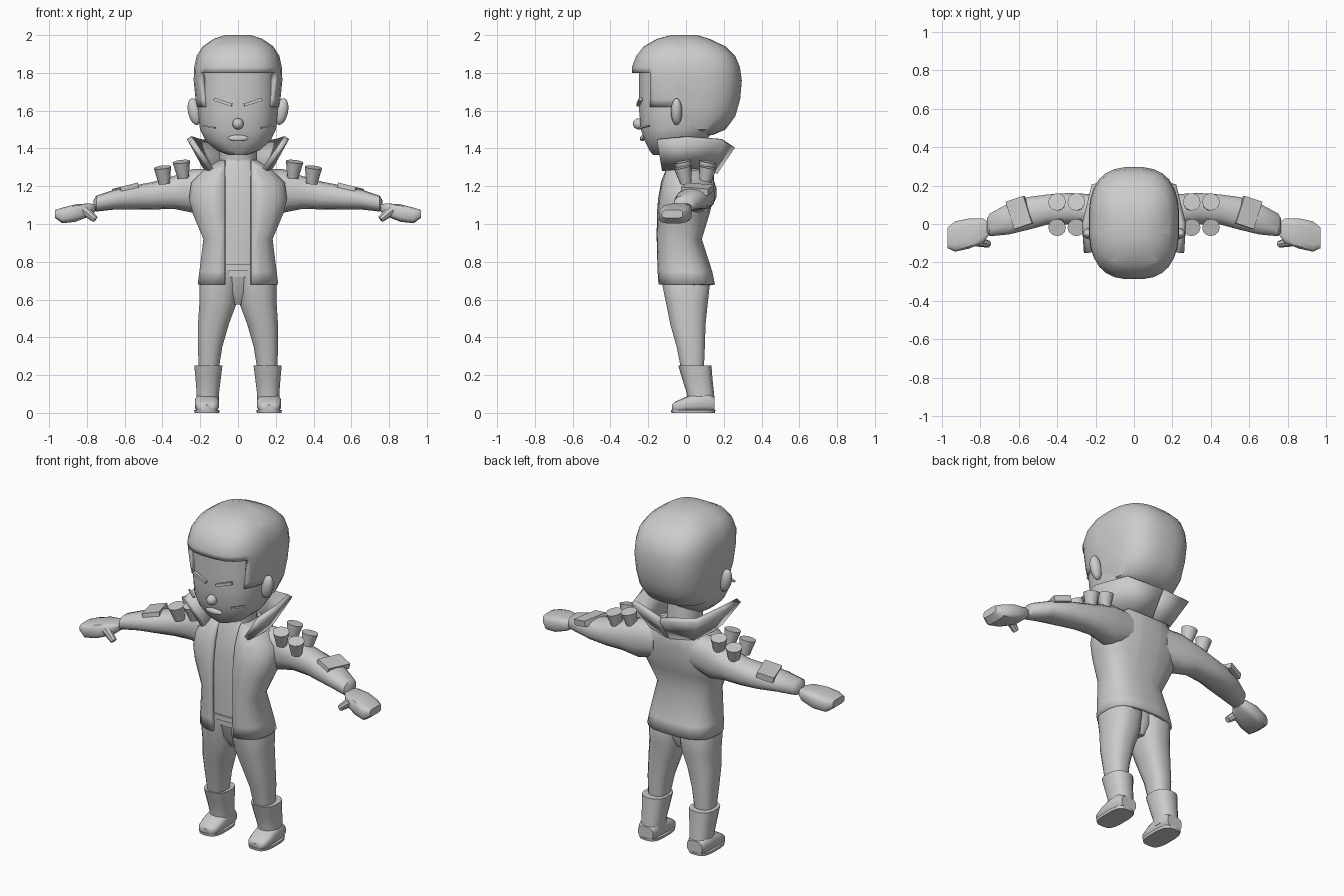
import bpy, bmesh, math
from mathutils import Vector, Matrix

cube = bpy.data.objects.get("Cube")
if cube:
    bpy.data.objects.remove(cube, do_unlink=True)

GREY = (0.6, 0.6, 0.6, 1)
mat = bpy.data.materials.new("plain grey")
mat.use_nodes = True
mat.diffuse_color = GREY
mat.node_tree.nodes["Principled BSDF"].inputs["Base Color"].default_value = GREY


def finish(name, bm, mirror=False, thick=0, angle=40):
    """Turn a bmesh into a shaded object, optionally thickened and mirrored in x."""
    bmesh.ops.recalc_face_normals(bm, faces=bm.faces)
    me = bpy.data.meshes.new(name)
    bm.to_mesh(me)
    bm.free()
    me.materials.append(mat)
    ob = bpy.data.objects.new(name, me)
    bpy.context.collection.objects.link(ob)
    bpy.ops.object.select_all(action='DESELECT')
    ob.select_set(True)
    bpy.context.view_layer.objects.active = ob
    bpy.ops.object.shade_smooth_by_angle(angle=math.radians(angle))
    if thick:
        mod = ob.modifiers.new("thickness", 'SOLIDIFY')
        mod.thickness = thick
        mod.offset = -1
    if mirror:
        mod = ob.modifiers.new("mirror", 'MIRROR')
        mod.use_clip = True
    return ob


def loft(rings, axis=2, sides=20, power=2.5, caps=True):
    """Skin rounded rings (position, centre a, centre b, radius a, radius b) along an axis."""
    bm = bmesh.new()
    a, b = [i for i in range(3) if i != axis]
    loops = []
    for t, ca, cb, ra, rb in rings:
        loop = []
        for i in range(sides):
            ang = math.tau * (i + 0.5) / sides
            c, s = math.cos(ang), math.sin(ang)
            v = Vector()
            v[axis] = t
            v[a] = ca + ra * math.copysign(abs(c) ** (2 / power), c)
            v[b] = cb + rb * math.copysign(abs(s) ** (2 / power), s)
            loop.append(bm.verts.new(v))
        loops.append(loop)
    for lo, hi in zip(loops, loops[1:]):
        for i in range(sides):
            j = (i + 1) % sides
            bm.faces.new((lo[i], lo[j], hi[j], hi[i]))
    if caps:
        bm.faces.new(loops[0])
        bm.faces.new(loops[-1])
    return bm


def body(rings, **kw):
    """Centred upright loft from (z, front y, back y, half width)."""
    return loft([(z, 0, (f + k) / 2, w, (k - f) / 2) for z, f, k, w in rings], **kw)


def cut(bm, co, no):
    bmesh.ops.bisect_plane(bm, geom=bm.verts[:] + bm.edges[:] + bm.faces[:],
                           plane_co=co, plane_no=no)


def remove(bm, rule):
    gone = [f for f in bm.faces if rule(f.calc_center_median())]
    bmesh.ops.delete(bm, geom=gone, context='FACES')


def rod(p, q, r1, r2, sides=12):
    """Tapered cylinder from p to q."""
    p, q = Vector(p), Vector(q)
    d = q - p
    bm = bmesh.new()
    m = Matrix.Translation((p + q) / 2) @ d.to_track_quat('Z', 'Y').to_matrix().to_4x4()
    bmesh.ops.create_cone(bm, cap_ends=True, segments=sides, radius1=r1, radius2=r2,
                          depth=d.length, matrix=m)
    return bm


def block(pos, size, rot=(0, 0, 0), ball=False):
    bm = bmesh.new()
    turn = Matrix.LocRotScale(pos, None, None)
    for ang, ax in zip(rot, 'XYZ'):
        turn = turn @ Matrix.Rotation(math.radians(ang), 4, ax)
    turn = turn @ Matrix.Diagonal((*size, 1))
    if ball:
        bmesh.ops.create_uvsphere(bm, u_segments=12, v_segments=8, radius=0.5, matrix=turn)
    else:
        bmesh.ops.create_cube(bm, size=1, matrix=turn)
    return bm


# Head
finish("face", body([(1.365, -.175, 0, .05), (1.39, -.195, .04, .115), (1.44, -.22, .1, .172),
                     (1.5, -.24, .16, .203), (1.6, -.25, .2, .212), (1.7, -.25, .2, .215),
                     (1.84, -.25, .2, .205)], sides=24))
finish("neck", rod((0, .02, 1.26), (0, .0, 1.46), .1, .1, 16))

# Hair cap with an opening for the face
hair = body([(1.47, -.15, .14, .13), (1.5, -.2, .21, .19), (1.57, -.24, .262, .214),
             (1.66, -.27, .288, .226), (1.76, -.285, .297, .236), (1.83, -.288, .287, .233),
             (1.89, -.265, .262, .22), (1.94, -.225, .21, .188), (1.98, -.155, .125, .13),
             (2.0, -.08, .06, .07)], sides=28, power=2.7)
for co, no in (((0, -.19, 0), (0, 1, 0)), ((0, -.05, 0), (0, 1, 0)),
               ((0, 0, 1.8), (0, 0, 1)), ((0, 0, 1.62), (0, 0, 1))):
    cut(hair, co, no)
remove(hair, lambda c: (c.y < -.19 and c.z < 1.8) or (c.y < -.05 and c.z < 1.62))
finish("hair", hair, thick=.03)

# Facial features
finish("nose", block((0, -.247, 1.53), (.06, .07, .06), ball=True))
finish("mouth", block((0, -.23, 1.455), (.11, .025, .035), (-20, 0, 0), ball=True))
finish("eyes", block((.08, -.247, 1.645), (.1, .018, .016), (0, -18, 8)), mirror=True)
finish("cheek_lines", block((.155, -.218, 1.515), (.08, .012, .008), (0, -10, 35)), mirror=True)
ear = block((.23, -.05, 1.595), (.07, .06, .145), (0, 12, 0), ball=True)
finish("ears", ear, mirror=True)

# Clothing on the torso
finish("shirt", body([(.72, -.125, .07, .165), (.92, -.13, .06, .15), (1.13, -.125, .1, .2),
                      (1.29, -.105, .1, .12), (1.35, -.08, .1, .085)]))
finish("belt", body([(.755, -.137, .08, .17), (.785, -.137, .08, .17)]))
jacket = body([(.68, -.15, .155, .215), (.75, -.155, .14, .206), (.92, -.16, .085, .185),
               (1.05, -.157, .125, .24), (1.13, -.15, .145, .262), (1.22, -.135, .15, .25),
               (1.28, -.115, .15, .19), (1.34, -.09, .12, .1)], power=2.7, caps=False)
for side in (-1, 1):
    cut(jacket, (side * .07, 0, 0), (1, 0, 0))
remove(jacket, lambda c: abs(c.x) < .07 and c.y < 0)
finish("jacket", jacket, thick=.02)

# Flared stand-up collar, half of it mirrored
collar = bmesh.new()
low = [(.13, -.125, 1.295), (.16, 0, 1.31), (.13, .12, 1.3), (0, .14, 1.28)]
high = [(.235, -.15, 1.45), (.245, 0, 1.465), (.2, .19, 1.45), (0, .235, 1.42)]
rows = [[collar.verts.new(p) for p in row] for row in (low, high)]
for i in range(3):
    collar.faces.new((rows[0][i], rows[0][i + 1], rows[1][i + 1], rows[1][i]))
finish("collar", collar, mirror=True, thick=.03, angle=25)

# Arms and hands
finish("sleeves", loft([(.12, .06, 1.19, .085, .1), (.24, .07, 1.175, .088, .115),
                        (.34, .08, 1.167, .083, .087), (.45, .075, 1.15, .08, .073),
                        (.55, .055, 1.14, .087, .064), (.65, .027, 1.13, .083, .053),
                        (.75, -.005, 1.108, .06, .042), (.765, -.008, 1.1, .035, .025)],
                       axis=0, sides=14, power=2.3), mirror=True)
finish("hands", loft([(.755, -.025, 1.085, .035, .018), (.785, -.035, 1.075, .065, .035),
                      (.86, -.05, 1.058, .08, .047), (.93, -.065, 1.045, .08, .042),
                      (.968, -.072, 1.053, .055, .022)], axis=0, sides=12, power=4), mirror=True)
finish("thumbs", rod((.815, -.09, 1.075), (.755, -.105, 1.025), .028, .018, 8), mirror=True)

# Shoulder studs and forearm plates
for x, z in ((.295, 1.245), (.395, 1.215)):
    for y, lean in ((-.0, -.03), (.1, .025)):
        stud = rod((x - .005, y, z), (x + .005, y + lean * .6, z + .085), .03, .046)
        finish("shoulder_stud", stud, mirror=True)
finish("forearm_plate", block((.595, .06, 1.185), (.1, .15, .035), (0, 14, -18)), mirror=True)

# Legs and boots
finish("trousers", loft([(.22, .155, .035, .052, .06), (.35, .148, .025, .066, .076),
                         (.47, .13, .01, .083, .095), (.58, .106, .005, .1, .112),
                         (.68, .1, 0, .105, .128), (.77, .085, -.015, .09, .12)],
                        sides=16), mirror=True)
finish("crotch", body([(.575, -.06, .07, .03), (.64, -.1, .1, .07), (.74, -.125, .1, .1)]))
finish("boot_shafts", loft([(.04, .162, .08, .062, .072), (.1, .16, .077, .06, .072),
                            (.18, .158, .06, .068, .08), (.25, .157, .047, .076, .088)],
                           sides=14), mirror=True)
finish("boot_feet", loft([(-.075, .165, .026, .035, .016), (-.06, .165, .031, .055, .027),
                          (-.01, .165, .042, .065, .038), (.04, .165, .052, .064, .048),
                          (.12, .165, .055, .062, .05), (.152, .163, .045, .05, .038)],
                         axis=1, sides=14, power=3), mirror=True)
finish("boot_soles", loft([(0, .165, .038, .066, .115), (.016, .165, .038, .068, .118)],
                          sides=18, power=3.2), mirror=True)
